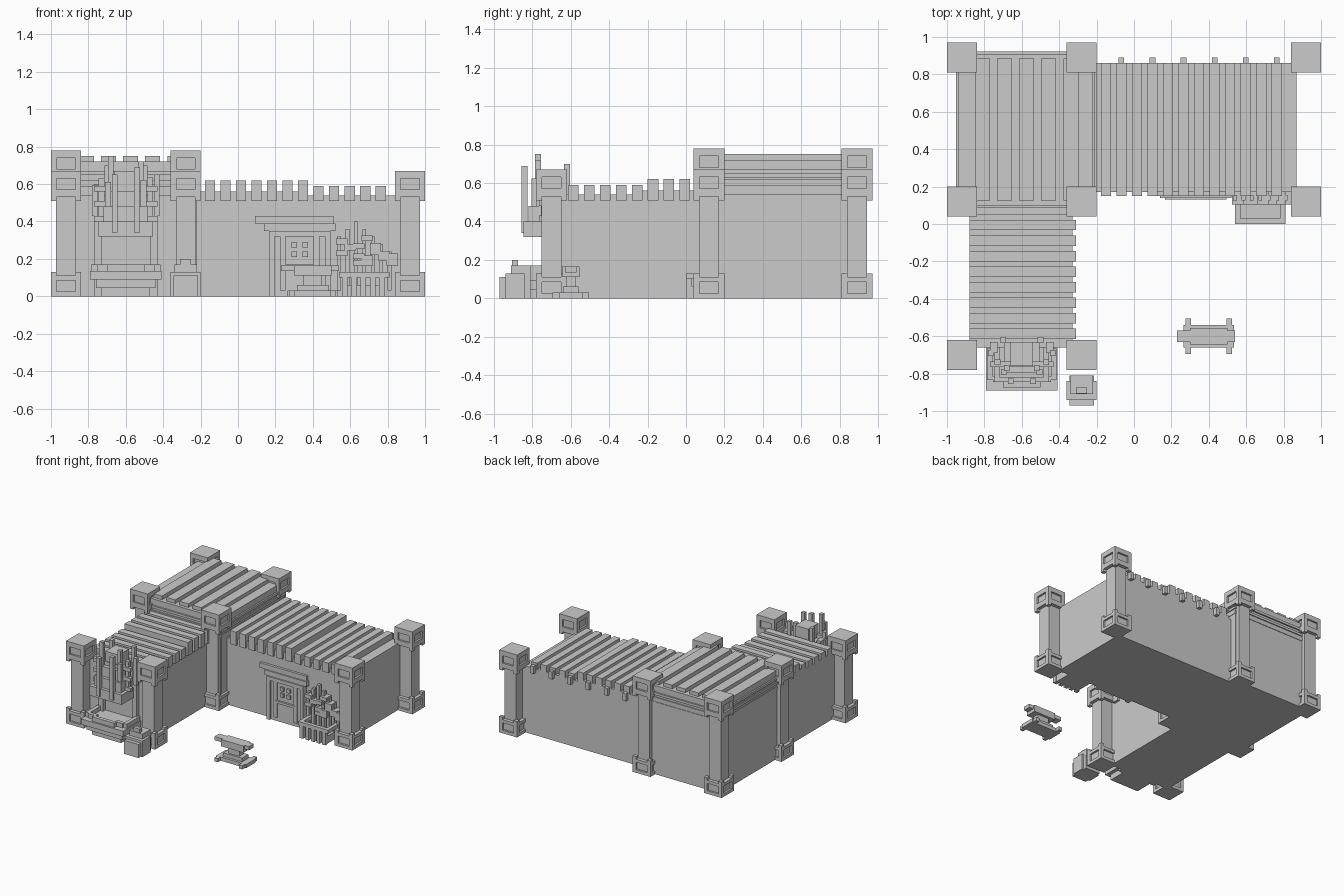
import bpy
import bmesh
import random
from mathutils import Matrix, Vector

default_cube = bpy.data.objects.get("Cube")
if default_cube:
    bpy.data.objects.remove(default_cube, do_unlink=True)

random.seed(7)


def span(left, right, front, back, bottom, top):
    """Box given by its limits on each axis."""
    low = Vector((left, front, bottom))
    high = Vector((right, back, top))
    return (low + high) / 2, high - low


def block(x, y, bottom, top, width, depth):
    """Box centred on x and y, between two heights."""
    return span(x - width / 2, x + width / 2, y - depth / 2, y + depth / 2, bottom, top)


def build(name, boxes):
    bm = bmesh.new()
    for centre, size in boxes:
        matrix = Matrix.Translation(centre) @ Matrix.Diagonal(size.to_4d())
        bmesh.ops.create_cube(bm, size=1, matrix=matrix)
    mesh = bpy.data.meshes.new(name)
    bm.to_mesh(mesh)
    bm.free()
    obj = bpy.data.objects.new(name, mesh)
    bpy.context.collection.objects.link(obj)


# Shared positions
hall_front, hall_back, hall_end = 0.17, 0.86, 0.87
wing_left, wing_right, wing_front = -0.88, -0.33, -0.66
tower_left, tower_right, tower_front, tower_back = -0.94, -0.22, 0.1, 0.91
left_x, middle_x, right_x = 0.92, -0.28, -0.92
back_y, centre_y, front_y = 0.89, 0.12, -0.7
low_height, tall_height = 0.67, 0.78
wall_top, tower_top = 0.54, 0.68
pillar_size, rim = 0.16, 0.03
half = pillar_size / 2


# Corner pillars with a panelled base and cap
def panel_block(x, y, bottom, top, notch_bottom, notch_top):
    inner = pillar_size - rim
    low, high = bottom + notch_bottom, top - notch_top
    middle = (low + high) / 2
    boxes = [block(x, y, low, high, inner, inner),
             block(x, y, low, middle - rim, pillar_size, pillar_size),
             block(x, y, middle + rim, high, pillar_size, pillar_size)]
    for corner_x in (-inner, inner):
        for corner_y in (-inner, inner):
            boxes.append(block(x + corner_x / 2, y + corner_y / 2, bottom, top, rim, rim))
    return boxes


def pillar(name, x, y, height):
    notch = 0.02
    boxes = panel_block(x, y, 0, pillar_size - rim, 0, notch)
    boxes += panel_block(x, y, height - pillar_size, height, notch, 0)
    boxes.append(block(x, y, rim, height - rim, 0.105, 0.105))
    build(name, boxes)


for side, x in (("left", left_x), ("middle", middle_x), ("right", right_x)):
    height = low_height if side == "left" else tall_height
    pillar("back_" + side + "_pillar", x, back_y, height)
    pillar("centre_" + side + "_pillar", x, centre_y, height)
    if side != "left":
        pillar("front_" + side + "_pillar", x, front_y, low_height)

# Main walls
build("hall_walls", [span(middle_x, hall_end, hall_front, hall_back, 0, wall_top)])
build("wing_walls", [span(wing_left, wing_right, wing_front, centre_y, 0, wall_top)])
build("tower_walls", [span(tower_left, tower_right, tower_front, tower_back, 0, tower_top)])


# Footing stones and protruding bricks along one wall face
def wall_stones(name, axis, face, start, end, top=wall_top, clear_from=1):
    stone, relief = 0.052, 0.045
    boxes = []

    def add(along, height, width):
        x, y, wide, deep = (along, face, width, relief) if axis == "x" else (face, along, relief, width)
        boxes.append(block(x, y, height, height + stone, wide, deep))

    count = round((end - start) / 0.088)
    pitch = (end - start) / count
    for i in range(count):
        add(start + (i + 0.5) * pitch, 0, stone)
    height, shift = 0.12, 0
    while height < top - stone:
        along = start + stone + shift
        while along < end - stone:
            if along < clear_from or height > 0.42:
                add(along, height + random.uniform(-rim, rim) / 2, stone * random.choice((1, 1, 1.6)))
            along += random.uniform(0.2, 0.3)
        height += 0.11
        shift = pillar_size / 2 - shift


side_start, side_end = centre_y + half, back_y - half
hall_start, hall_stop = middle_x + half, left_x - half
wing_start, wing_stop = front_y + half, centre_y - half
tower_start, tower_stop = right_x + half, middle_x - half

wall_stones("hall_front_stones", "x", hall_front, hall_start, hall_stop, clear_from=0.07)
wall_stones("hall_back_stones", "x", hall_back, hall_start, hall_stop)
wall_stones("hall_side_stones", "y", hall_end, side_start, side_end)
wall_stones("wing_inner_stones", "y", wing_right, wing_start, wing_stop)
wall_stones("wing_outer_stones", "y", wing_left, wing_start, wing_stop)
wall_stones("wing_front_stones", "x", wing_front, tower_start, tower_stop)
wall_stones("tower_back_stones", "x", tower_back, tower_start, tower_stop, tower_top)
wall_stones("tower_side_stones", "y", tower_left, side_start, side_end, tower_top)

# Hall and wing roofs: raised planks, each roof stepping down towards its far end
plank, pitch, high_top, low_top = 0.055, 0.083, 0.62, 0.59
hall_step, wing_step = 0.37, -0.24
boxes = [span(hall_start, hall_step, hall_front, hall_back, wall_top, high_top - 2 * rim),
         span(hall_step, hall_end, hall_front, hall_back, wall_top - rim, low_top - 2 * rim + 0.01)]
for i in range(12):
    x = hall_start + (i + 0.6) * pitch
    top = high_top if x < hall_step else low_top
    boxes.append(span(x - plank / 2, x + plank / 2, hall_front - 0.02, hall_back, wall_top - rim, top))
    if i % 2:
        boxes.append(block(x, hall_back, wall_top - rim, wall_top + rim, rim, 2 * rim))
build("hall_roof", boxes)

boxes = [span(wing_left, wing_right, wing_step, tower_front, wall_top, high_top - 2 * rim)]
for i in range(9):
    y = wing_start + (i + 0.4) * pitch
    top = high_top if y > wing_step else low_top
    boxes.append(span(wing_left, wing_right + 0.02, y - plank / 2, y + plank / 2, wall_top - rim, top))
build("wing_roof", boxes)

# Tower roof with planks and layered eave boards
ridge = 0.75
boxes = [span(tower_left, tower_right, tower_front, tower_back, tower_top, ridge - rim)]
for i in range(5):
    boxes.append(block(-0.81 + i * 0.118, (tower_front + tower_back) / 2, tower_top, ridge, 0.08, 0.76))
for i in range(3):
    grow = 0.004 * (i + 1)
    bottom = wall_top + rim * (i + 1) + 0.01 * i
    boxes.append(span(tower_left - grow, tower_right + grow, tower_front - grow, tower_back + grow,
                      bottom, bottom + 0.02))
build("tower_roof", boxes)

# Forge hearth: stepped base, raised rim and side posts
forge_x, forge_back = -0.6, wing_front + rim
boxes = []
for i in range(3):
    reach = 0.13 + rim * i
    boxes.append(span(forge_x - reach, forge_x + reach, front_y - reach, forge_back, 0.045 * i, 0.045 * (i + 1)))
boxes.append(block(forge_x, front_y - half * 2, 0.1, 0.17, 0.2, rim))
for side in (-1, 1):
    boxes.append(block(forge_x + side * 0.17, -0.75, 0.1, 0.17, rim, 0.17))
    boxes.append(block(forge_x + side * 0.12, -0.83, 0.1, 0.17, 0.07, rim))
    boxes.append(block(forge_x + side * 0.15, forge_back - rim, 0, 0.6, 0.04, 2 * rim))
build("forge_hearth", boxes)

# Forge hood: tapering tiers, flue, cross bars and ragged posts
boxes = [span(forge_x - 2 * rim, forge_x + 2 * rim, -0.76, forge_back, 0.5, low_height)]
for i in range(3):
    reach = 0.145 - 0.025 * i
    bottom = 0.32 + 0.08 * i
    boxes.append(span(forge_x - reach, forge_x + reach, front_y - reach, forge_back, bottom, bottom + 0.08))
    boxes.append(block(forge_x, -0.75, bottom + half, bottom + half + rim, 0.34, rim))
for side in (-1, 1):
    for i in range(4):
        x = forge_x + side * (0.06 + 0.035 * i)
        y = -0.84 + 0.05 * i
        boxes.append(block(x, y, 0.34 + rim * i, random.uniform(0.58, 0.7), rim, rim))
    boxes.append(block(forge_x + side * 0.08, -0.77, 0.5, ridge - rim * (side + 1) / 2, rim, rim))
    boxes.append(block(forge_x + side * 0.1, wing_start, wall_top, low_height + rim, rim, rim))
build("forge_hood", boxes)

# Door with stepped frame and barred window
door_x, door_top = 0.33, 0.35
boxes = [block(door_x, hall_front, 0, door_top, 0.28, 0.05),
         block(door_x, hall_front, door_top - rim, door_top, 0.33, 0.08),
         block(door_x, hall_front, door_top, 0.39, 0.38, 0.06),
         block(door_x - rim, hall_front, 0.39, 0.43, 0.42, 0.04),
         block(door_x, hall_front, 0.15, 0.17, 0.18, 0.08)]
for side in (-1, 1):
    boxes.append(block(door_x + side * 0.15, hall_front, 0, door_top, rim, 0.08))
    boxes.append(block(door_x + side * 0.09, hall_front, 0.03, door_top - rim, rim, 0.07))
    for bottom in (0.21, 0.26):
        boxes.append(block(door_x + side * rim, hall_front, bottom, bottom + rim, rim, 0.08))
build("door", boxes)

# Planter with slatted front, and climbing stems behind it
planter_left, planter_right, planter_front = 0.54, 0.81, 0
planter_x = (planter_left + planter_right) / 2
boxes = [span(planter_left + rim, planter_right - rim, planter_front + rim, hall_front, 0, 2 * rim),
         span(planter_left, planter_right, planter_front, rim, 0.1, 0.13)]
for i in range(5):
    boxes.append(block(planter_left + rim + i * 0.05, rim / 2, 0, 0.12, rim, rim))
for side in (-1, 1):
    boxes.append(block(planter_x + side * 0.12, half, 0.1, 0.13, rim, pillar_size))
build("planter", boxes)

boxes = []
for i in range(7):
    x = planter_left + i * 0.045
    top = 0.4 - 0.04 * abs(i - 2)
    boxes.append(block(x, hall_front - rim, rim, top, 0.02, rim))
    for leaf in range(3):
        bottom = random.uniform(pillar_size, top - rim)
        boxes.append(block(x + rim / 2, hall_front - rim, bottom, bottom + rim, 2 * rim, 0.07))
build("climbing_plants", boxes)

# Barrel beside the wing: crossed bodies with a stepped lid
barrel_y = -0.89
build("barrel", [block(middle_x, barrel_y, 0, 0.11, 0.13, pillar_size),
                 block(middle_x, barrel_y, 0, 0.13, pillar_size, 0.1),
                 block(middle_x, barrel_y + rim, 0.1, 0.17, 0.12, 0.1),
                 block(middle_x, barrel_y, 0.1, 0.2, 2 * rim, rim)])

# Anvil on a footed base plate
anvil_x, anvil_y, face = 0.4, -0.6, 0.165
boxes = [block(anvil_x, anvil_y, 0, rim, 0.27, 0.12), block(anvil_x, anvil_y, 0, 2 * rim, 0.17, 0.08),
         block(anvil_x, anvil_y, 0, face, 0.1, 0.05), block(anvil_x, anvil_y, 0.11, face, 0.2, 0.09),
         span(0.23, anvil_x, anvil_y - rim, anvil_y + rim, face - rim, face),
         span(anvil_x, 0.54, anvil_y - rim, anvil_y + rim, face - rim, face)]
for side in (-1, 1):
    boxes.append(block(anvil_x + side * 0.11, anvil_y, 0, rim, rim, 0.19))
build("anvil", boxes)
